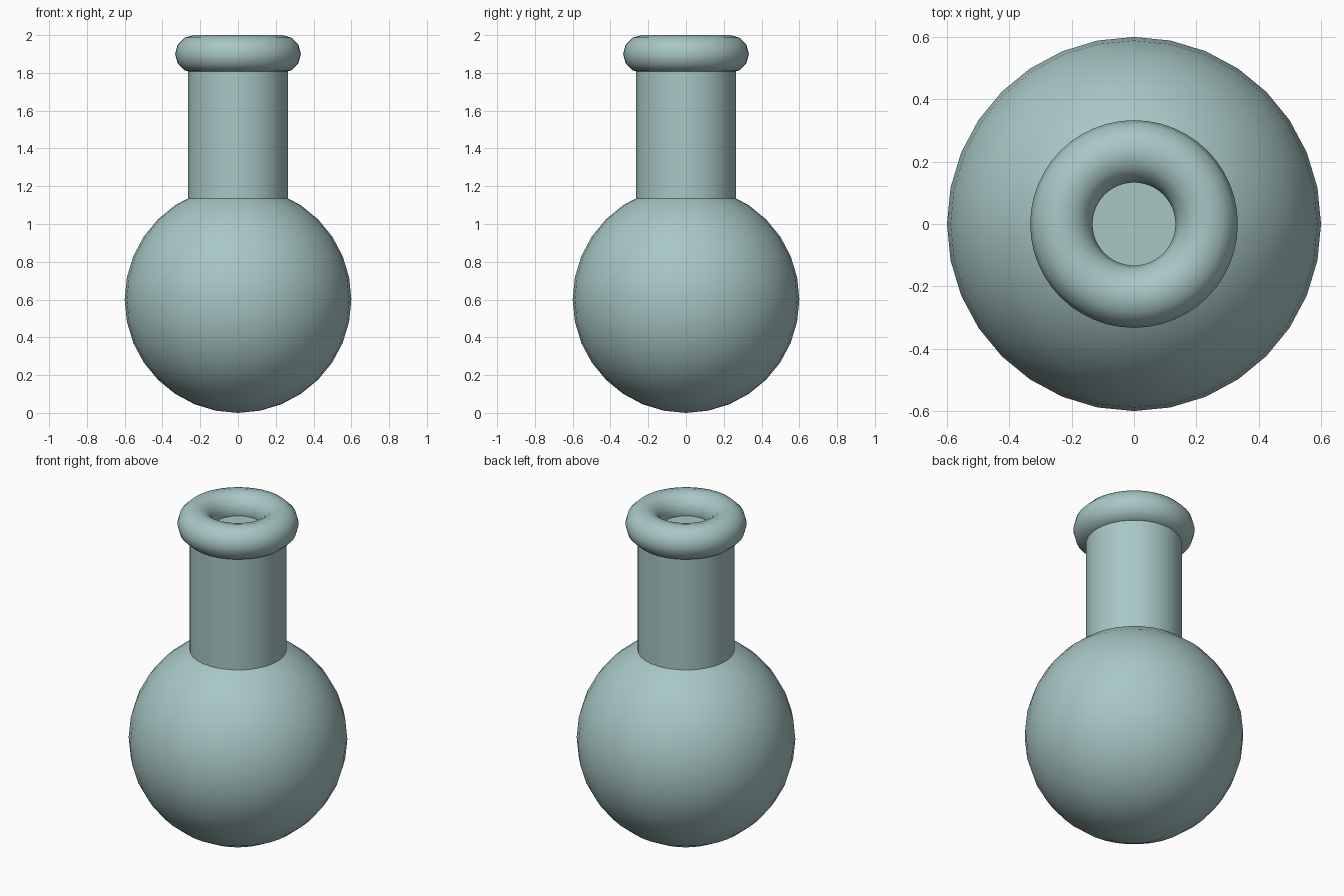
import bpy
from math import radians

old = bpy.data.objects.get("Cube")
if old:
    bpy.data.objects.remove(old, do_unlink=True)

# Single pale blue-green colour
glaze = bpy.data.materials.new("pale_teal")
glaze.use_nodes = True
colour = (0.39, 0.57, 0.56, 1.0)
glaze.diffuse_color = colour
glaze.node_tree.nodes["Principled BSDF"].inputs["Base Color"].default_value = colour


def finish(name):
    """Name the newest part, colour it and smooth it."""
    part = bpy.context.object
    part.name = name
    part.data.name = name
    part.data.materials.append(glaze)
    bpy.ops.object.shade_smooth_by_angle(angle=radians(40))
    return part


BODY_RADIUS = 0.6
NECK_RADIUS = 0.265
NECK_BOTTOM, NECK_TOP = 0.95, 1.88

# Round body
bpy.ops.mesh.primitive_uv_sphere_add(
    segments=32, ring_count=16, radius=BODY_RADIUS, location=(0, 0, BODY_RADIUS))
finish("body")

# Straight neck, sunk into the body and ending inside the lip
bpy.ops.mesh.primitive_cylinder_add(
    vertices=32, radius=NECK_RADIUS, depth=NECK_TOP - NECK_BOTTOM,
    location=(0, 0, (NECK_TOP + NECK_BOTTOM) / 2))
finish("neck")

# Rounded lip around the mouth
bpy.ops.mesh.primitive_torus_add(
    major_segments=48, minor_segments=12, major_radius=0.233,
    minor_radius=0.1, location=(0, 0, 1.9))
finish("lip")
